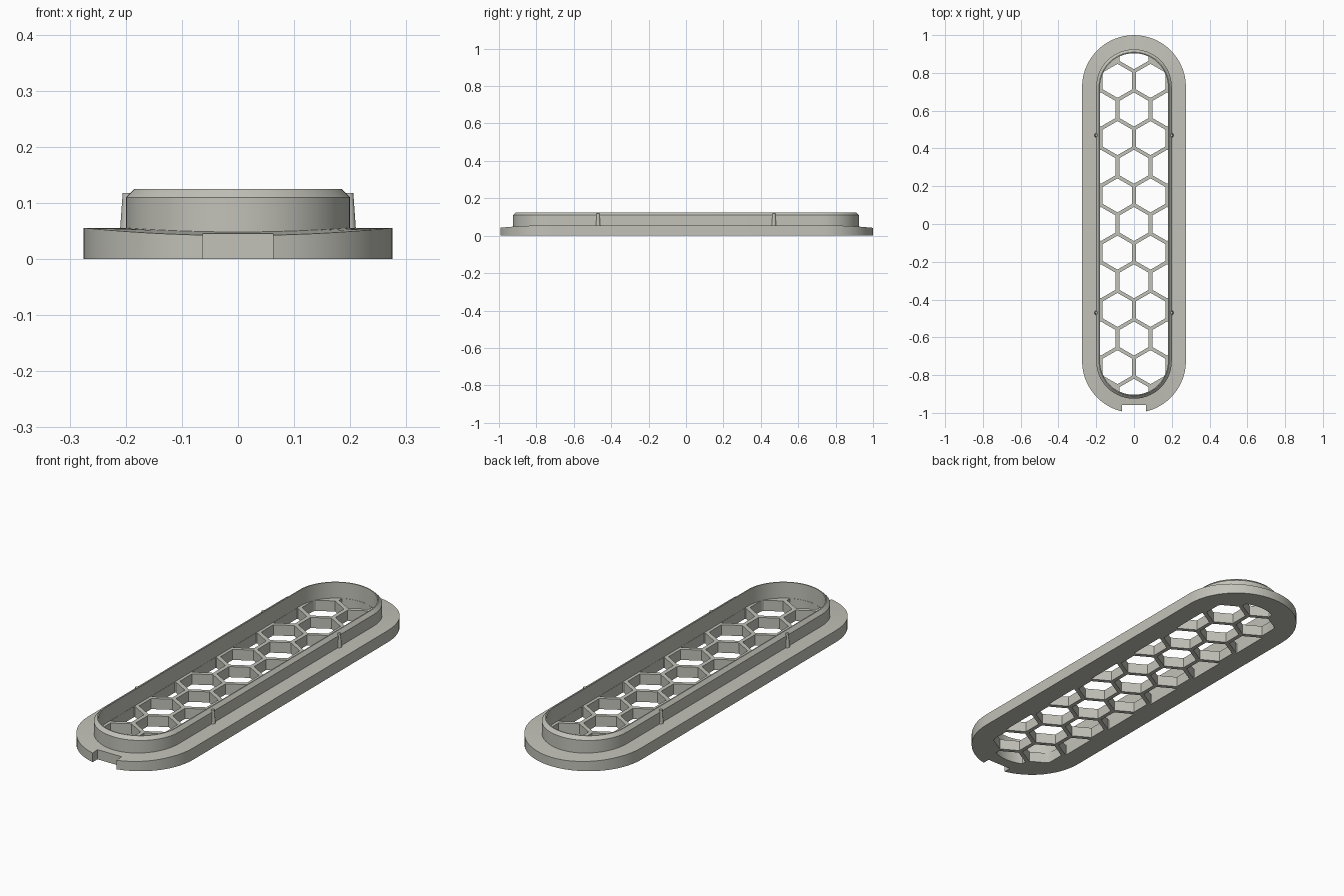
import bpy, bmesh, math

if "Cube" in bpy.data.objects:
    bpy.data.objects.remove(bpy.data.objects["Cube"])

SEG = 28            # segments per rounded end
CY = 0.725          # centre of each rounded end
FLOOR = 0.05        # height of the honeycomb
PITCH, BAR = 0.175, 0.019
ROW = PITCH * math.sqrt(3) / 2

mat = bpy.data.materials.new("warm grey")
mat.diffuse_color = (0.54, 0.54, 0.485, 1)
mat.use_nodes = True
mat.node_tree.nodes["Principled BSDF"].inputs["Base Color"].default_value = mat.diffuse_color


def flange_top(y):
    # the flange thins toward the rounded ends
    t = max(0.0, abs(y) - CY) / 0.275
    return 0.0555 - 0.0135 * t * t


def stadium(r):
    pts = []
    for cy, start in ((CY, 0.0), (-CY, math.pi)):
        for i in range(SEG + 1):
            a = start + math.pi * i / SEG
            pts.append((r * math.cos(a), cy + r * math.sin(a)))
    return pts


def make_object(name, bm):
    bmesh.ops.recalc_face_normals(bm, faces=bm.faces)
    me = bpy.data.meshes.new(name)
    bm.to_mesh(me)
    bm.free()
    ob = bpy.data.objects.new(name, me)
    bpy.context.collection.objects.link(ob)
    me.materials.append(mat)
    return ob


def loft(name, profile):
    # capped loft through stadium outlines; z None follows the flange top
    bm = bmesh.new()
    rings = []
    for r, z in profile:
        rings.append([bm.verts.new((x, y, flange_top(y) if z is None else z))
                      for x, y in stadium(r)])
    for a, b in zip(rings, rings[1:]):
        for i in range(len(a)):
            j = (i + 1) % len(a)
            bm.faces.new((a[i], a[j], b[j], b[i]))
    bm.faces.new(rings[0])
    bm.faces.new(rings[-1])
    return make_object(name, bm)


def prism(bm, pts, z0, z1):
    lo = [bm.verts.new((x, y, z0)) for x, y in pts]
    hi = [bm.verts.new((x, y, z1)) for x, y in pts]
    bm.faces.new(lo)
    bm.faces.new(hi)
    for i in range(len(pts)):
        j = (i + 1) % len(pts)
        bm.faces.new((lo[i], lo[j], hi[j], hi[i]))


def boolean(ob, cutter, op):
    mod = ob.modifiers.new("cut", 'BOOLEAN')
    mod.operation, mod.solver, mod.object = op, 'EXACT', cutter
    dg = bpy.context.evaluated_depsgraph_get()
    me = bpy.data.meshes.new_from_object(ob.evaluated_get(dg))
    ob.modifiers.clear()
    ob.data = me
    bpy.data.objects.remove(cutter)


# flange, raised rim and floor as one solid
body = loft("vent_body", [(0.275, 0), (0.275, None), (0.2, None), (0.2, 0.11),
                          (0.185, 0.125), (0.18, 0.125), (0.18, FLOOR)])

# honeycomb openings, trimmed to the inside of the rim
bm = bmesh.new()
R = (PITCH - BAR) / math.sqrt(3)
for row in range(-6, 7):
    y = row * ROW
    xs = (-PITCH / 2, PITCH / 2) if row % 2 else (-PITCH, 0, PITCH)
    if abs(row) == 6:
        xs = (0,)
    for x in xs:
        prism(bm, [(x + R * math.cos(math.radians(30 + 60 * k)),
                    y + R * math.sin(math.radians(30 + 60 * k))) for k in range(6)],
              -0.05, 0.08)
holes = make_object("honeycomb_cutter", bm)
limit = loft("limit_cutter", [(0.179, -0.03), (0.179, 0.065)])
boolean(holes, limit, 'INTERSECT')
boolean(body, holes, 'DIFFERENCE')

# notch at the front end
bm = bmesh.new()
prism(bm, [(-0.0625, -1.1), (0.0625, -1.1), (0.0625, -0.957), (-0.0625, -0.957)], -0.1, 0.2)
boolean(body, make_object("notch_cutter", bm), 'DIFFERENCE')

# tapered grip ribs on the rim sides
parts = [body]
for sx in (-1, 1):
    for sy in (-1, 1):
        bpy.ops.mesh.primitive_cone_add(vertices=20, radius1=0.0125, radius2=0.0075, depth=0.07,
                                        location=(sx * 0.198, sy * 0.47, 0.083))
        rib = bpy.context.object
        rib.name = "grip_rib"
        rib.data.materials.append(mat)
        parts.append(rib)

# smooth curved walls, keep edges sharp
bpy.ops.object.select_all(action='DESELECT')
for ob in parts:
    ob.select_set(True)
bpy.context.view_layer.objects.active = body
bpy.ops.object.shade_smooth_by_angle(angle=math.radians(25))
